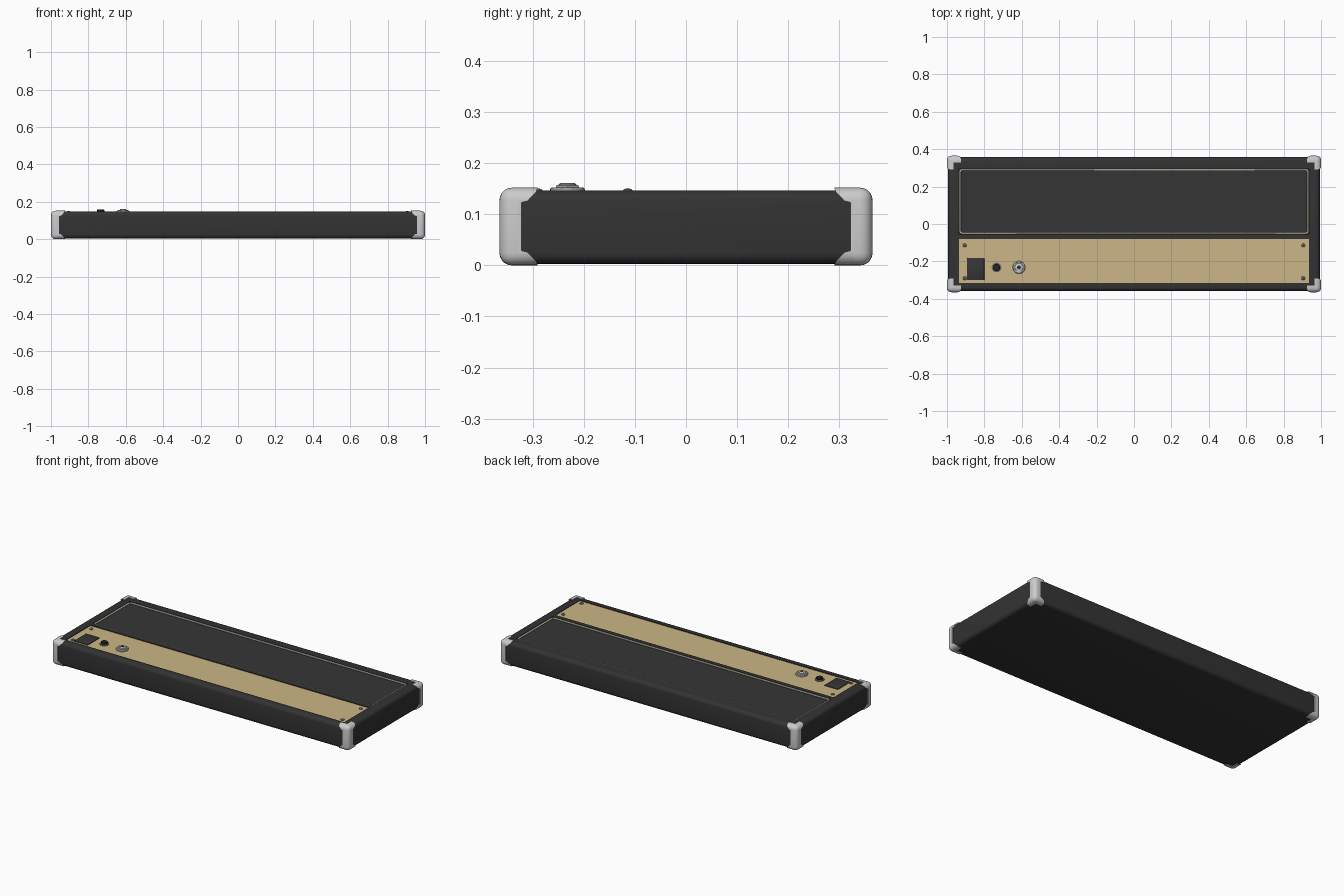
import bpy, bmesh, math
from mathutils import Matrix

if "Cube" in bpy.data.objects:
    bpy.data.objects.remove(bpy.data.objects["Cube"])


def material(name, rgb):
    m = bpy.data.materials.new(name)
    m.diffuse_color = (*rgb, 1)
    m.use_nodes = True
    m.node_tree.nodes["Principled BSDF"].inputs["Base Color"].default_value = m.diffuse_color
    return m


BLACK = material("black covering", (0.033, 0.033, 0.034))
CLOTH = material("dark grille cloth", (0.036, 0.036, 0.036))
TAN = material("tan panel", (0.60, 0.47, 0.24))
CREAM = material("cream piping", (0.62, 0.58, 0.44))
SILVER = material("silver metal", (0.60, 0.60, 0.60))
DARK = material("dark plastic", (0.02, 0.02, 0.02))
STEEL = material("grey steel", (0.16, 0.16, 0.16))


def finish(name, bm, mat, smooth=True):
    me = bpy.data.meshes.new(name)
    bmesh.ops.recalc_face_normals(bm, faces=bm.faces)
    bm.to_mesh(me)
    bm.free()
    ob = bpy.data.objects.new(name, me)
    bpy.context.collection.objects.link(ob)
    if mat:
        me.materials.append(mat)
    if smooth:
        shade(ob)
    return ob


def shade(ob):
    bpy.ops.object.select_all(action='DESELECT')
    ob.select_set(True)
    bpy.context.view_layer.objects.active = ob
    bpy.ops.object.shade_smooth_by_angle(angle=math.radians(35))


def add_box(bm, x0, x1, y0, y1, z0, z1):
    mat = Matrix.Translation(((x0 + x1) / 2, (y0 + y1) / 2, (z0 + z1) / 2))
    mat = mat @ Matrix.Diagonal((x1 - x0, y1 - y0, z1 - z0, 1))
    return bmesh.ops.create_cube(bm, size=1, matrix=mat)['verts']


def box(name, mat, *ext, bevel=0.0, segments=4):
    bm = bmesh.new()
    add_box(bm, *ext)
    if bevel:
        bmesh.ops.bevel(bm, geom=bm.edges[:], offset=bevel, segments=segments,
                        profile=0.5, affect='EDGES')
    return finish(name, bm, mat, bevel > 0)


def boolean(ob, cutter, op):
    mod = ob.modifiers.new("cut", 'BOOLEAN')
    mod.object, mod.operation, mod.solver = cutter, op, 'EXACT'
    bpy.context.view_layer.objects.active = ob
    bpy.ops.object.modifier_apply(modifier=mod.name)
    bpy.data.objects.remove(cutter)
    shade(ob)


def lathe(name, mat, x, y, profile, n=24):
    """Spin (radius, z) points around a vertical axis."""
    bm = bmesh.new()
    rings = [[bm.verts.new((x + r * math.cos(2 * math.pi * i / n),
                            y + r * math.sin(2 * math.pi * i / n), z))
              for i in range(n)] for r, z in profile]
    for a, b in zip(rings, rings[1:]):
        for i in range(n):
            bm.faces.new((a[i], a[(i + 1) % n], b[(i + 1) % n], b[i]))
    bm.faces.new(rings[0])
    bm.faces.new(rings[-1])
    return finish(name, bm, mat)


# Cabinet with two shallow recesses in its top
TOP, PANEL_Z, CLOTH_Z = 0.147, 0.143, 0.138
cabinet = box("cabinet", BLACK, -0.994, 0.994, -0.359, 0.359, 0.003, TOP, bevel=0.022, segments=5)
bm = bmesh.new()
add_box(bm, -0.935, 0.935, -0.055, 0.295, 0.12, 0.2)
add_box(bm, -0.935, 0.935, -0.316, -0.08, 0.12, 0.2)
boolean(cabinet, finish("recess_cutter", bm, BLACK, False), 'DIFFERENCE')

# Grille and control panel
box("grille", CLOTH, -0.935, 0.935, -0.055, 0.295, 0.115, CLOTH_Z)
box("control_panel", TAN, -0.935, 0.935, -0.316, -0.08, 0.115, PANEL_Z)

# Piping bead around the grille
curve = bpy.data.curves.new("piping", 'CURVE')
curve.dimensions = '3D'
curve.bevel_depth, curve.bevel_resolution = 0.005, 2
pts, r = [], 0.012
for cx, cy, a0 in ((0.918, 0.278, 0), (-0.918, 0.278, 90), (-0.918, -0.038, 180), (0.918, -0.038, 270)):
    for k in range(5):
        a = math.radians(a0 + 22.5 * k)
        pts.append((cx + r * math.cos(a), cy + r * math.sin(a), 0.142))
spline = curve.splines.new('POLY')
spline.points.add(len(pts) - 1)
for p, co in zip(spline.points, pts):
    p.co = (*co, 1)
spline.use_cyclic_u = True
curve.materials.append(CREAM)
piping = bpy.data.objects.new("piping", curve)
bpy.context.collection.objects.link(piping)
bpy.ops.object.select_all(action='DESELECT')
piping.select_set(True)
bpy.context.view_layer.objects.active = piping
bpy.ops.object.convert(target='MESH')

# Metal corner protectors: a rounded shell trimmed to flared brackets.
# Profile is (distance in from the end, height), mirrored about mid height.
MID = 0.076
half = [(0.043, 0.047), (0.055, 0.050), (0.072, 0.068), (0.080, 0.090), (-0.02, 0.090)]
profile = [(d, MID + h) for d, h in half] + [(d, MID - h) for d, h in reversed(half)]
for axis, name in ((0, "corner_protectors_long"), (1, "corner_protectors_short")):
    shell = box(name, SILVER, -1, 1, -0.365, 0.365, 0, 0.152, bevel=0.024, segments=5)
    bm = bmesh.new()
    for sx in (-1, 1):
        for sy in (-1, 1):
            def point(d, depth, z):
                dx, dy = (d, depth) if axis == 0 else (depth, d)
                return (sx * (1 - dx), sy * (0.365 - dy), z)
            a = [bm.verts.new(point(d, -0.02, z)) for d, z in profile]
            b = [bm.verts.new(point(d, 0.036, z)) for d, z in profile]
            bm.faces.new(a)
            bm.faces.new(b)
            for i in range(len(a)):
                j = (i + 1) % len(a)
                bm.faces.new((a[i], a[j], b[j], b[i]))
    boolean(shell, finish("corner_cutter", bm, SILVER, False), 'INTERSECT')

# Power inlet plate
box("power_inlet", CLOTH, -0.893, -0.80, -0.30, -0.182, 0.14, 0.147, bevel=0.003, segments=2)

# Dark fuse cap with a steel ring
lathe("fuse_ring", STEEL, -0.735, -0.232, [(0.026, 0.14), (0.026, 0.147), (0.022, 0.149)])
lathe("fuse_cap", DARK, -0.735, -0.232, [(0.020, 0.145), (0.020, 0.156), (0.016, 0.159)])

# Silver jack: washer, hex nut, collar and dark hole
lathe("jack_washer", SILVER, -0.615, -0.232, [(0.034, 0.14), (0.034, 0.149), (0.031, 0.152)])
lathe("jack_nut", SILVER, -0.615, -0.232, [(0.026, 0.15), (0.026, 0.155), (0.024, 0.157)], 6)
lathe("jack_collar", SILVER, -0.615, -0.232, [(0.017, 0.155), (0.017, 0.159), (0.014, 0.161)])
lathe("jack_hole", DARK, -0.615, -0.232, [(0.010, 0.16), (0.010, 0.1615)], 16)
for i in range(8):
    a = math.radians(45 * i + 22.5)
    lathe("washer_notch", STEEL, -0.615 + 0.029 * math.cos(a), -0.232 + 0.029 * math.sin(a),
          [(0.003, 0.15), (0.003, 0.1525)], 6)

# Panel screws
for x in (-0.905, 0.905):
    for y in (-0.114, -0.29):
        lathe("panel_screw", STEEL, x, y, [(0.010, 0.14), (0.010, 0.146), (0.007, 0.149), (0.003, 0.150)], 16)
        lathe("screw_slot", DARK, x, y, [(0.004, 0.149), (0.004, 0.1505)], 4)
